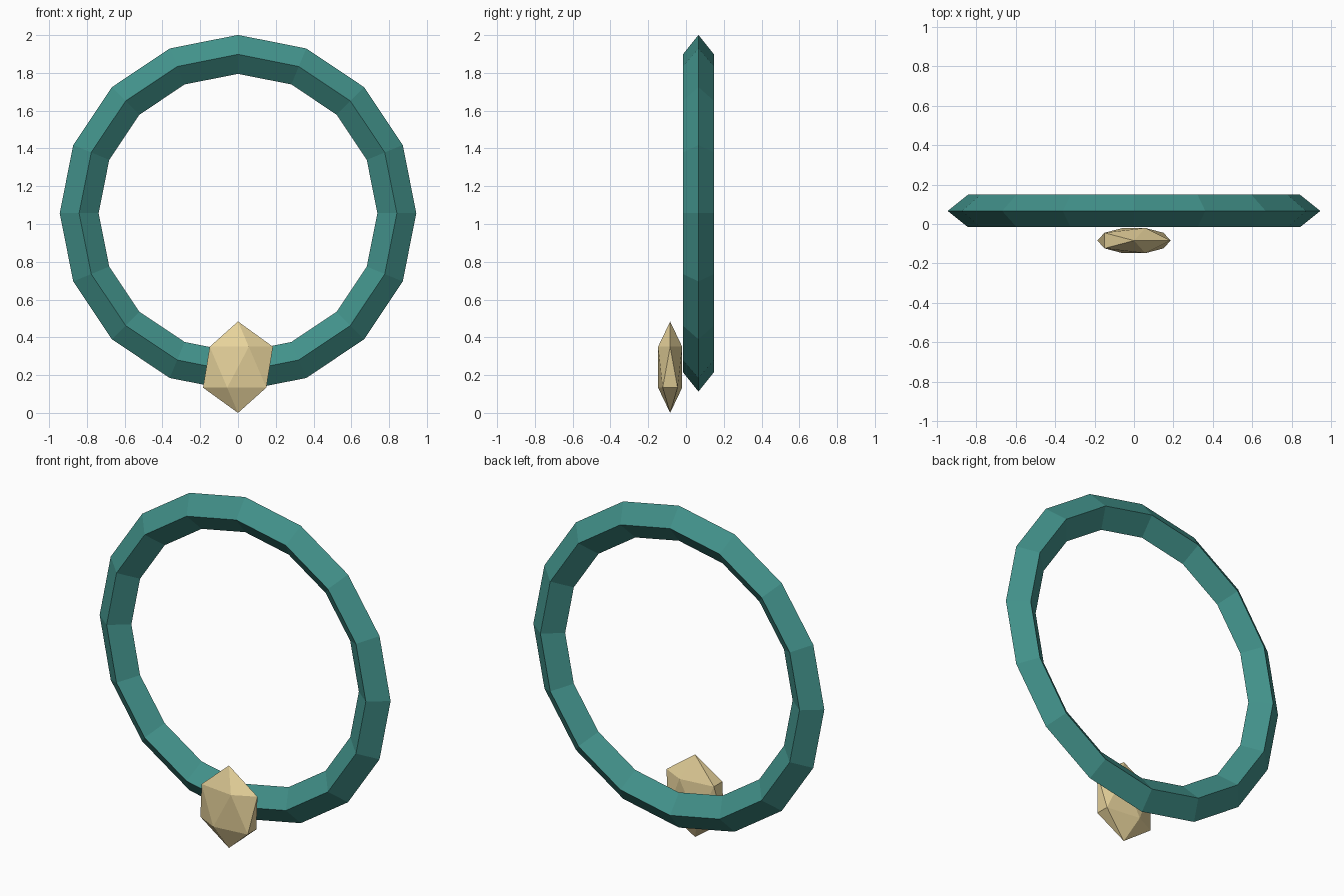
import bpy
from math import pi

if "Cube" in bpy.data.objects:
    bpy.data.objects.remove(bpy.data.objects["Cube"])


def finish(name, color, scale, rotation=(0, 0, 0)):
    obj = bpy.context.object
    obj.name = name
    obj.rotation_euler = rotation
    obj.scale = scale
    bpy.ops.object.transform_apply(location=False, rotation=True, scale=True)
    mat = bpy.data.materials.new(name + "_colour")
    mat.diffuse_color = (*color, 1)
    mat.use_nodes = True
    mat.node_tree.nodes["Principled BSDF"].inputs["Base Color"].default_value = mat.diffuse_color
    obj.data.materials.append(mat)
    return obj


# Upright ring: 16 segments with a diamond cross-section
bpy.ops.mesh.primitive_torus_add(
    major_segments=16, minor_segments=4,
    major_radius=0.841, minor_radius=0.103, location=(0, 0.066, 1.057))
finish("ring", (0.055, 0.29, 0.26), (1, 1, 0.8), (pi / 2, 0, 0))

# Faceted, flattened gem in front of the bottom of the ring
bpy.ops.mesh.primitive_ico_sphere_add(
    subdivisions=1, radius=1, location=(0, -0.084, 0.242))
finish("gem", (0.8, 0.65, 0.33), (0.207, 0.075, 0.242))
